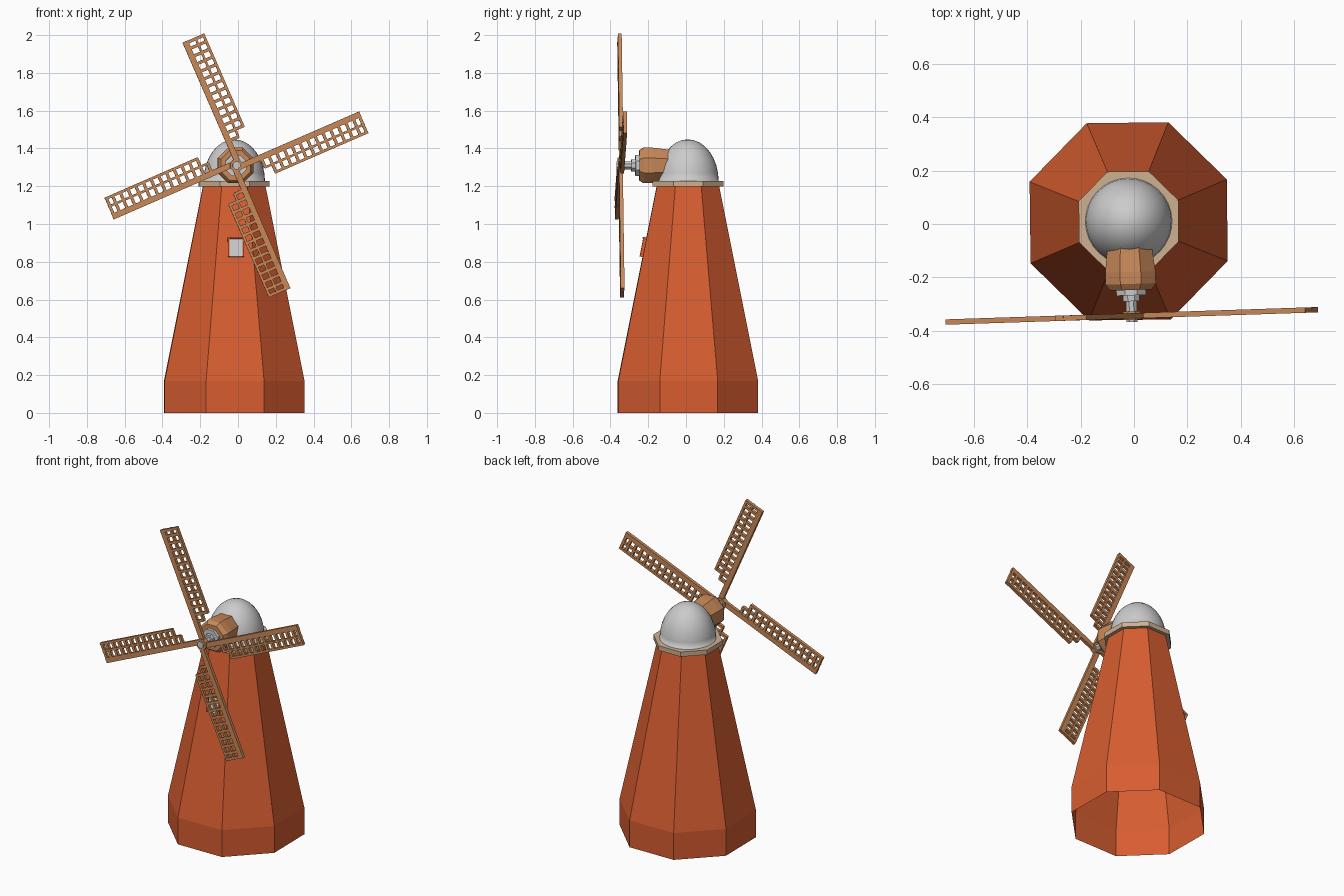
import bpy, bmesh, math
from mathutils import Matrix, Vector

if "Cube" in bpy.data.objects:
    bpy.data.objects.remove(bpy.data.objects["Cube"])

CX, CY = -0.02, 0.01          # tower axis
HUB_Z = 1.31
HEAD_TURN = math.radians(1.9)
TOWER_TURN = math.radians(0.7)


def material(name, rgb):
    m = bpy.data.materials.new(name)
    m.diffuse_color = (*rgb, 1)
    m.use_nodes = True
    m.node_tree.nodes["Principled BSDF"].inputs["Base Color"].default_value = m.diffuse_color
    return m


BRICK = material("red_paint", (0.68, 0.11, 0.03))
WOOD = material("wood", (0.58, 0.25, 0.10))
CREAM = material("cream", (0.62, 0.44, 0.29))


def finish(bm, name, mat=None, turn=HEAD_TURN):
    """Turn the mesh into an object standing on the tower axis."""
    mesh = bpy.data.meshes.new(name)
    bm.to_mesh(mesh)
    bm.free()
    ob = bpy.data.objects.new(name, mesh)
    bpy.context.collection.objects.link(ob)
    ob.location = (CX, CY, 0)
    ob.rotation_euler.z = turn
    if mat:
        mesh.materials.append(mat)
    return ob


def lathe(bm, profile, sides, caps=True, phase=0.5, forward=False):
    """Rings of (radius, distance), along +z or forward along -y at hub height."""
    rings = []
    for r, d in profile:
        ring = []
        for i in range(sides):
            a = 2 * math.pi * (i + phase) / sides
            x, y = r * math.cos(a), r * math.sin(a)
            ring.append(bm.verts.new((x, -d, HUB_Z + y) if forward else (x, y, d)))
        rings.append(ring)
    for low, high in zip(rings, rings[1:]):
        for i in range(sides):
            j = (i + 1) % sides
            bm.faces.new((low[i], low[j], high[j], high[i]))
    if caps:
        bm.faces.new(rings[0][::-1])
        bm.faces.new(rings[-1])


def box(bm, x0, x1, y0, y1, z0, z1, m=Matrix()):
    centre = Vector(((x0 + x1) / 2, (y0 + y1) / 2, (z0 + z1) / 2))
    size = Matrix.Diagonal((x1 - x0, y1 - y0, z1 - z0, 1))
    bmesh.ops.create_cube(bm, size=1, matrix=m @ Matrix.Translation(centre) @ size)


K = 1 / math.cos(math.pi / 8)   # flat half-width to corner radius

# Tower: open octagonal shell
bm = bmesh.new()
lathe(bm, [(0.37 * K, 0), (0.37 * K, 0.17), (0.165 * K, 1.2)], 8, caps=False)
finish(bm, "tower", BRICK, TOWER_TURN)

# Collar under the cap
bm = bmesh.new()
lathe(bm, [(0.187 * K, 1.198), (0.187 * K, 1.228)], 8)
finish(bm, "collar", CREAM, TOWER_TURN)

# Domed cap
bm = bmesh.new()
bmesh.ops.create_uvsphere(bm, u_segments=32, v_segments=16, radius=1,
                          matrix=Matrix.Translation((0, 0, 1.225)) @ Matrix.Diagonal((0.163, 0.163, 0.223, 1)))
bmesh.ops.bisect_plane(bm, geom=bm.verts[:] + bm.edges[:] + bm.faces[:],
                       plane_co=(0, 0, 1.225), plane_no=(0, 0, -1), clear_outer=True)
for f in bm.faces:
    f.smooth = True
finish(bm, "dome")

# Wooden shaft housing
bm = bmesh.new()
lathe(bm, [(0.088, 0.08), (0.093, 0.12), (0.102, 0.19), (0.102, 0.235), (0.085, 0.258)],
      8, forward=True)
finish(bm, "shaft_housing", WOOD)

# Grey bearing plate and shaft
bm = bmesh.new()
lathe(bm, [(0.06, 0.25), (0.06, 0.278)], 8, forward=True)
lathe(bm, [(0.034, 0.275), (0.034, 0.30)], 8, forward=True)
lathe(bm, [(0.022, 0.29), (0.022, 0.378)], 8, forward=True)
finish(bm, "shaft")

# Hub holding the sails
bm = bmesh.new()
lathe(bm, [(0.036, 0.338), (0.036, 0.37)], 8, forward=True)
finish(bm, "hub", WOOD)

# Four lattice sails
for n in range(4):
    bm = bmesh.new()
    turn = (Matrix.Translation((0, -0.355, HUB_Z))
            @ Matrix.Rotation(math.radians(-23.5 + 90 * n), 4, 'Y'))
    y0, y1 = -0.010, 0.010
    tip, rows = 0.71, 12
    step = (tip - 0.178) / rows
    box(bm, -0.003, 0.028, y0, y1, 0, tip, turn)            # spar
    box(bm, 0.064, 0.076, y0, y1, 0.178 - step, tip, turn)  # middle slat
    box(bm, 0.108, 0.122, y0, y1, 0.172, tip, turn)         # outer slat
    box(bm, 0.020, 0.072, y0 * .95, y1 * .95, 0.172 - step, 0.188 - step, turn)
    for i in range(rows + 1):                               # rungs
        z = min(0.178 + i * step, tip - 0.009)
        box(bm, 0.020, 0.120, y0 * .95, y1 * .95, z - 0.008, z + 0.008, turn)
    finish(bm, f"sail_{n + 1}", WOOD)

# Small window set on the sloping front wall
lean = Matrix.Translation((0.006, -0.231, 0.875)) @ Matrix.Rotation(-math.atan2(0.205, 1.03), 4, 'X')
bm = bmesh.new()
box(bm, -0.036, 0.036, -0.010, 0.02, -0.05, 0.045, lean)
finish(bm, "window_pane", None, TOWER_TURN)
bm = bmesh.new()
box(bm, -0.044, 0.044, -0.018, 0.02, 0.045, 0.055, lean)
box(bm, 0.034, 0.043, -0.015, 0.02, -0.05, 0.05, lean)
box(bm, -0.043, -0.034, -0.015, 0.02, -0.05, 0.05, lean)
finish(bm, "window_frame", BRICK, TOWER_TURN)
